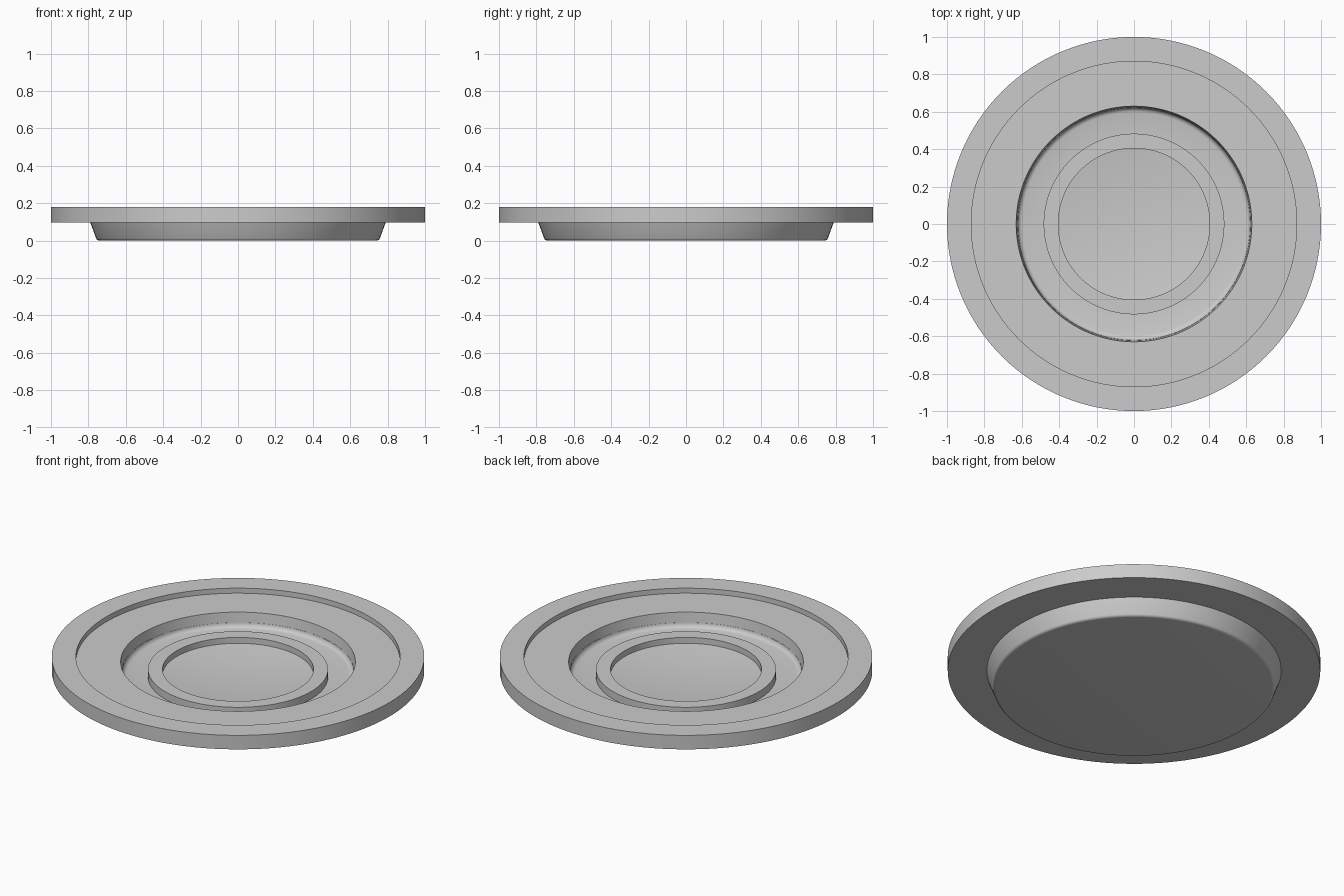
import bpy, bmesh, math
from mathutils import Vector

if "Cube" in bpy.data.objects:
    bpy.data.objects.remove(bpy.data.objects["Cube"])

SEGMENTS = 128


def arc(cx, cz, r, start, end, steps=5):
    """Points of a fillet in the (radius, height) plane, angles in degrees."""
    out = []
    for i in range(steps + 1):
        a = math.radians(start + (end - start) * i / steps)
        out.append((cx + r * math.cos(a), cz + r * math.sin(a)))
    return out


def lathe(name, profile):
    """Spin a (radius, height) profile around z."""
    bm = bmesh.new()
    verts = [bm.verts.new((r, 0, z)) for r, z in profile]
    edges = [bm.edges.new(p) for p in zip(verts, verts[1:])]
    bmesh.ops.spin(bm, geom=verts + edges, cent=Vector(), axis=(0, 0, 1),
                   angle=math.tau, steps=SEGMENTS)
    bmesh.ops.remove_doubles(bm, verts=bm.verts, dist=1e-5)
    bmesh.ops.recalc_face_normals(bm, faces=bm.faces)
    mesh = bpy.data.meshes.new(name)
    bm.to_mesh(mesh)
    bm.free()
    obj = bpy.data.objects.new(name, mesh)
    bpy.context.collection.objects.link(obj)
    bpy.context.view_layer.objects.active = obj
    obj.select_set(True)
    bpy.ops.object.shade_smooth_by_angle(angle=math.radians(30))
    obj.select_set(False)
    return obj


# Underside: flat base, rounded foot, flared side, flange
underside = [(0, 0)] + arc(0.74, 0.02, 0.02, -90, -24) + [
    (0.79, 0.097), (1.0, 0.097)]

# Rim and the shallow shelf inside it
rim = [(1.0, 0.18), (0.87, 0.18), (0.87, 0.15), (0.63, 0.15)]

# Well: steep wall, fillet, gently sloping floor
well = [(0.623, 0.092)] + arc(0.595, 0.092, 0.027, 0, -85) + [(0.483, 0.06)]

# Raised ring with a shallow dish and flat centre
ring_and_dish = [(0.483, 0.105), (0.405, 0.105), (0.405, 0.07),
                 (0.2, 0.046), (0, 0.046)]

lathe("saucer", underside + rim + well + ring_and_dish)
